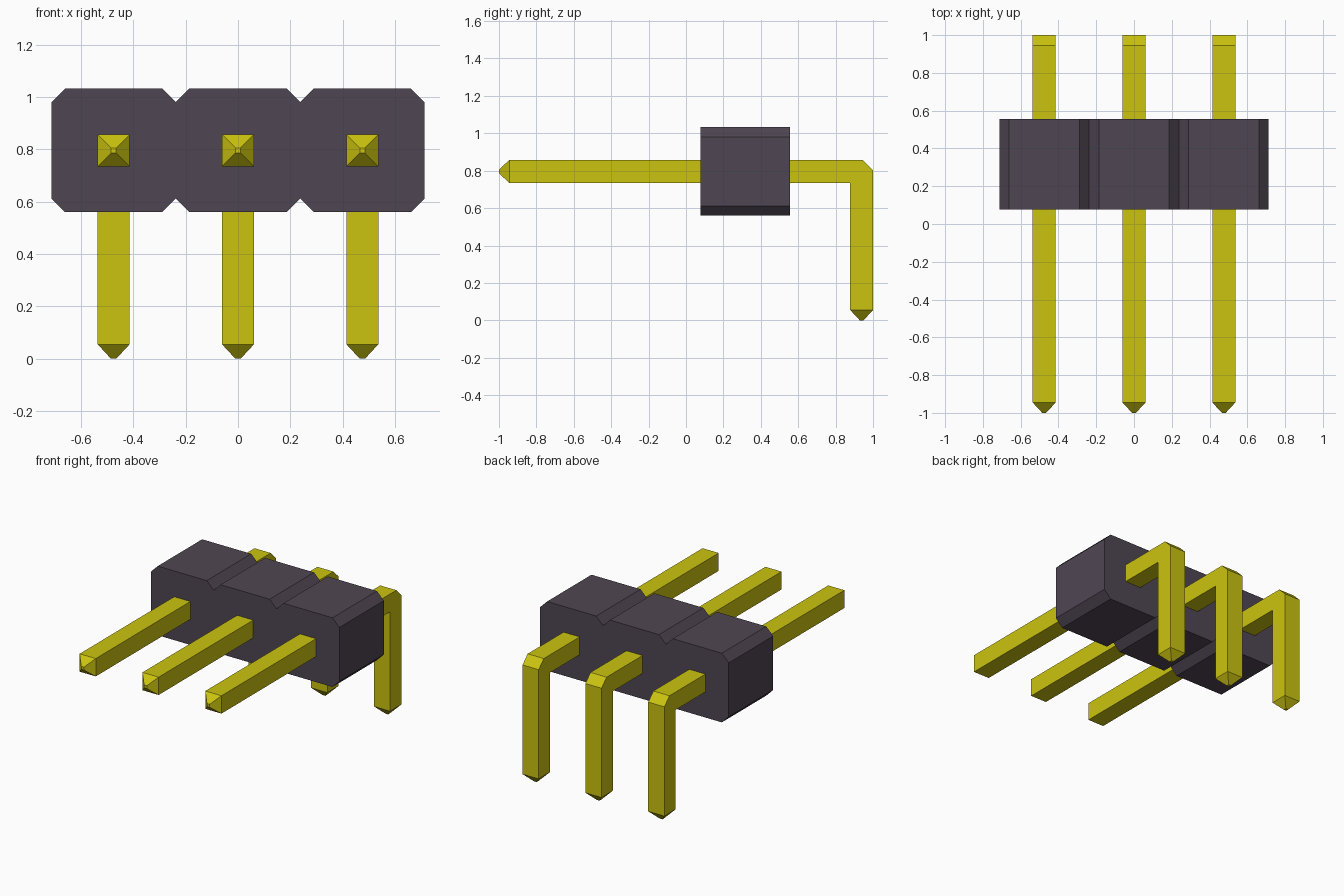
import bpy, bmesh

cube = bpy.data.objects.get("Cube")
if cube:
    bpy.data.objects.remove(cube, do_unlink=True)


def material(name, rgb):
    mat = bpy.data.materials.new(name)
    mat.use_nodes = True
    mat.diffuse_color = (*rgb, 1)
    mat.node_tree.nodes["Principled BSDF"].inputs["Base Color"].default_value = (*rgb, 1)
    return mat


def add_object(name, bm, mat):
    bmesh.ops.remove_doubles(bm, verts=bm.verts, dist=0.0001)
    bmesh.ops.recalc_face_normals(bm, faces=bm.faces)
    mesh = bpy.data.meshes.new(name)
    bm.to_mesh(mesh)
    bm.free()
    mesh.materials.append(mat)
    obj = bpy.data.objects.new(name, mesh)
    bpy.context.collection.objects.link(obj)
    return obj


def loft(bm, rings):
    """Bridge consecutive rings of points and cap both ends."""
    loops = [[bm.verts.new(p) for p in ring] for ring in rings]
    for a, b in zip(loops, loops[1:]):
        for i in range(len(a)):
            j = (i + 1) % len(a)
            bm.faces.new((a[i], a[j], b[j], b[i]))
    bm.faces.new(loops[0])
    bm.faces.new(loops[-1])


plastic = material("dark plastic", (0.078, 0.061, 0.085))
gold = material("yellow metal", (0.60, 0.55, 0.005))

PITCH = 0.4755
PINS = 3

# Housing: chamfered outline with a notch between neighbouring cells
low, high, cut = 0.56, 1.033, 0.052
left = -PITCH * PINS / 2
top = []
for i in range(PINS):
    x0 = left + i * PITCH
    top += [(x0, high - cut), (x0 + cut, high), (x0 + PITCH - cut, high)]
top.append((-left, high - cut))
bottom = [(x, low + high - z) for x, z in reversed(top)]
outline = top + bottom
bm = bmesh.new()
loft(bm, [[(x, y, z) for x, z in outline] for y in (0.077, 0.557)])
add_object("housing", bm, plastic)

# Bent pin sections: inner (y, z), outer (y, z), half width
sections = [
    ((-1.0, 0.786), (-1.0, 0.806), 0.01),
    ((-0.945, 0.735), (-0.945, 0.857), 0.061),
    ((0.878, 0.735), (0.945, 0.857), 0.061),
    ((0.878, 0.735), (1.0, 0.802), 0.061),
    ((0.878, 0.055), (1.0, 0.055), 0.061),
    ((0.929, 0.0), (0.949, 0.0), 0.01),
]
for name, x in (("right_pin", -PITCH), ("middle_pin", 0), ("left_pin", PITCH)):
    bm = bmesh.new()
    loft(bm, [[(x - w, *a), (x + w, *a), (x + w, *b), (x - w, *b)]
              for a, b, w in sections])
    # Collapse the slivers where the bend sections share an inner edge
    bmesh.ops.dissolve_degenerate(bm, edges=bm.edges, dist=0.0001)
    add_object(name, bm, gold)
